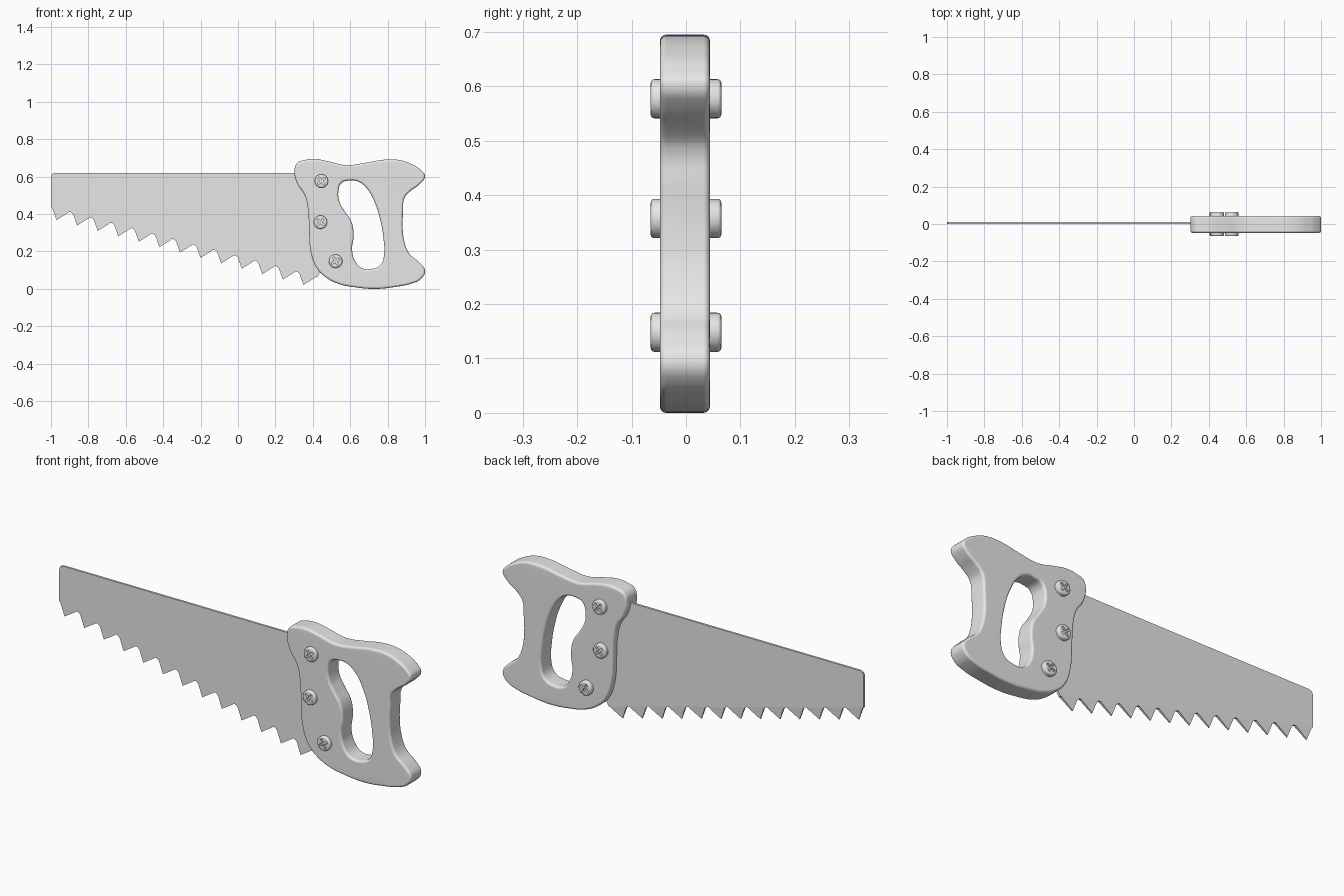
import bpy, bmesh, math
from mathutils import Matrix, Vector

cube = bpy.data.objects.get("Cube")
if cube:
    bpy.data.objects.remove(cube, do_unlink=True)

GREY = (0.8, 0.8, 0.8, 1)
grey = bpy.data.materials.new("plain grey")
grey.use_nodes = True
grey.diffuse_color = GREY
grey.node_tree.nodes["Principled BSDF"].inputs["Base Color"].default_value = GREY


def add_object(name, data):
    obj = bpy.data.objects.new(name, data)
    bpy.context.scene.collection.objects.link(obj)
    data.materials.append(grey)
    return obj


def activate(obj):
    bpy.ops.object.select_all(action='DESELECT')
    obj.select_set(True)
    bpy.context.view_layer.objects.active = obj


def from_bmesh(name, bm):
    bmesh.ops.recalc_face_normals(bm, faces=bm.faces)
    mesh = bpy.data.meshes.new(name)
    bm.to_mesh(mesh)
    bm.free()
    return add_object(name, mesh)


def prism(bm, front, back):
    """Close a solid between two matching outlines of 3D points."""
    a = [bm.verts.new(p) for p in front]
    b = [bm.verts.new(p) for p in back]
    bm.faces.new(a)
    bm.faces.new(b[::-1])
    for i in range(len(a)):
        j = (i + 1) % len(a)
        bm.faces.new((a[i], b[i], b[j], a[j]))


# Blade plate with a clipped top corner
THICK = 0.011
plate = [(-1, 0.438), (0.425, 0.064), (0.5, 0.2), (0.5, 0.62),
         (-0.98, 0.62), (-0.994, 0.614), (-1, 0.6)]
bm = bmesh.new()
prism(bm, [(x, 0, z) for x, z in plate], [(x, THICK, z) for x, z in plate])
from_bmesh("blade", bm)

# Row of raked teeth, thinned at the tips on the back
tooth = [(-0.035, 0.072), (-0.022, 0.061), (0, 0), (0.059, 0.037), (0.067, 0.043), (0.075, 0.043)]
bm = bmesh.new()
for i in range(13):
    tx, tz = -0.97 + 0.11 * i, 0.368 - 0.0289 * i
    front = [(max(tx + x, -1), 0, tz + z) for x, z in tooth]
    back = [(x, THICK - (0.005 if k == 2 else 0), z) for k, (x, _, z) in enumerate(front)]
    prism(bm, front, back)
from_bmesh("teeth", bm)

# Handle: smooth outline with a finger hole, rounded all round
outline = [(.302, .63), (.316, .673), (.356, .689), (.409, .695), (.479, .683), (.575, .662),
           (.676, .673), (.783, .691), (.864, .689), (.928, .667), (.978, .635), (1, .603),
           (.972, .56), (.922, .523), (.89, .486), (.883, .416), (.88, .331), (.89, .251),
           (.917, .187), (.967, .144), (1, .096), (.978, .053), (.933, .03), (.837, .01),
           (.73, 0), (.623, .009), (.543, .025), (.473, .059), (.42, .112), (.388, .203),
           (.38, .32), (.374, .427), (.356, .502), (.318, .56)]
hole = [(.537, .523), (.553, .566), (.591, .579), (.634, .577), (.682, .545), (.73, .465),
        (.762, .363), (.778, .267), (.781, .182), (.762, .128), (.714, .107), (.66, .112),
        (.623, .155), (.61, .214), (.618, .283), (.607, .358), (.57, .416), (.543, .465)]
ROUND = 0.012
curve = bpy.data.curves.new("handle", 'CURVE')
curve.dimensions = '2D'
curve.fill_mode = 'BOTH'
curve.resolution_u = 5
curve.extrude = 0.046 - ROUND
curve.bevel_depth = ROUND
curve.bevel_resolution = 3
curve.offset = -ROUND
for loop in (outline, hole):
    spline = curve.splines.new('BEZIER')
    spline.bezier_points.add(len(loop) - 1)
    spline.use_cyclic_u = True
    for point, (x, z) in zip(spline.bezier_points, loop):
        point.co = (x, z, 0)
        point.handle_left_type = point.handle_right_type = 'AUTO'
handle = add_object("handle", curve)
handle.rotation_euler.x = math.pi / 2
handle.location.y = -0.002
activate(handle)
bpy.ops.object.convert(target='MESH')
handle = bpy.context.view_layer.objects.active
bm = bmesh.new()
bm.from_mesh(handle.data)
bmesh.ops.remove_doubles(bm, verts=bm.verts, dist=0.0001)
bmesh.ops.recalc_face_normals(bm, faces=bm.faces)
bm.to_mesh(handle.data)
bm.free()
bpy.ops.object.shade_smooth_by_angle(angle=math.radians(40))
handle.modifiers.new("even shading", 'WEIGHTED_NORMAL').keep_sharp = True

# Screws through the handle, with a cross slot at both ends
HALF, RADIUS = 0.065, 0.036
ARM, WIDE, DEEP = 0.025, 0.005, 0.014
quarter = [(WIDE, WIDE), (WIDE, ARM), (-WIDE, ARM)]
cross = [Matrix.Rotation(q * math.pi / 2, 2) @ Vector(p) for q in range(4) for p in quarter]
spots = [("top", .446, .577, 40), ("middle", .441, .357, 50), ("bottom", .522, .148, 30)]
for label, x, z, turn in spots:
    bm = bmesh.new()
    bmesh.ops.create_cone(bm, cap_ends=True, segments=32, radius1=RADIUS, radius2=RADIUS,
                          depth=2 * HALF, matrix=Matrix.Rotation(math.pi / 2, 4, 'X'))
    rims = [e for e in bm.edges if abs(e.verts[0].co.y - e.verts[1].co.y) < 0.001]
    bmesh.ops.bevel(bm, geom=rims, offset=0.007, segments=3, profile=0.5, affect='EDGES')
    screw = from_bmesh(label + "_screw", bm)

    bm = bmesh.new()
    for side in (-1, 1):
        rot = Matrix.Rotation(math.radians(turn), 2)
        pts = [rot @ p for p in cross]
        prism(bm, [(p.x, side * (HALF - DEEP), p.y) for p in pts],
              [(p.x, side * (HALF + DEEP), p.y) for p in pts])
    cutter = from_bmesh(label + "_slot_cutter", bm)
    screw.location = cutter.location = (x, 0, z)

    cut = screw.modifiers.new("slot", 'BOOLEAN')
    cut.operation = 'DIFFERENCE'
    cut.solver = 'EXACT'
    cut.object = cutter
    activate(screw)
    bpy.ops.object.modifier_apply(modifier=cut.name)
    bpy.data.objects.remove(cutter, do_unlink=True)
    bpy.ops.object.shade_smooth_by_angle(angle=math.radians(35))
